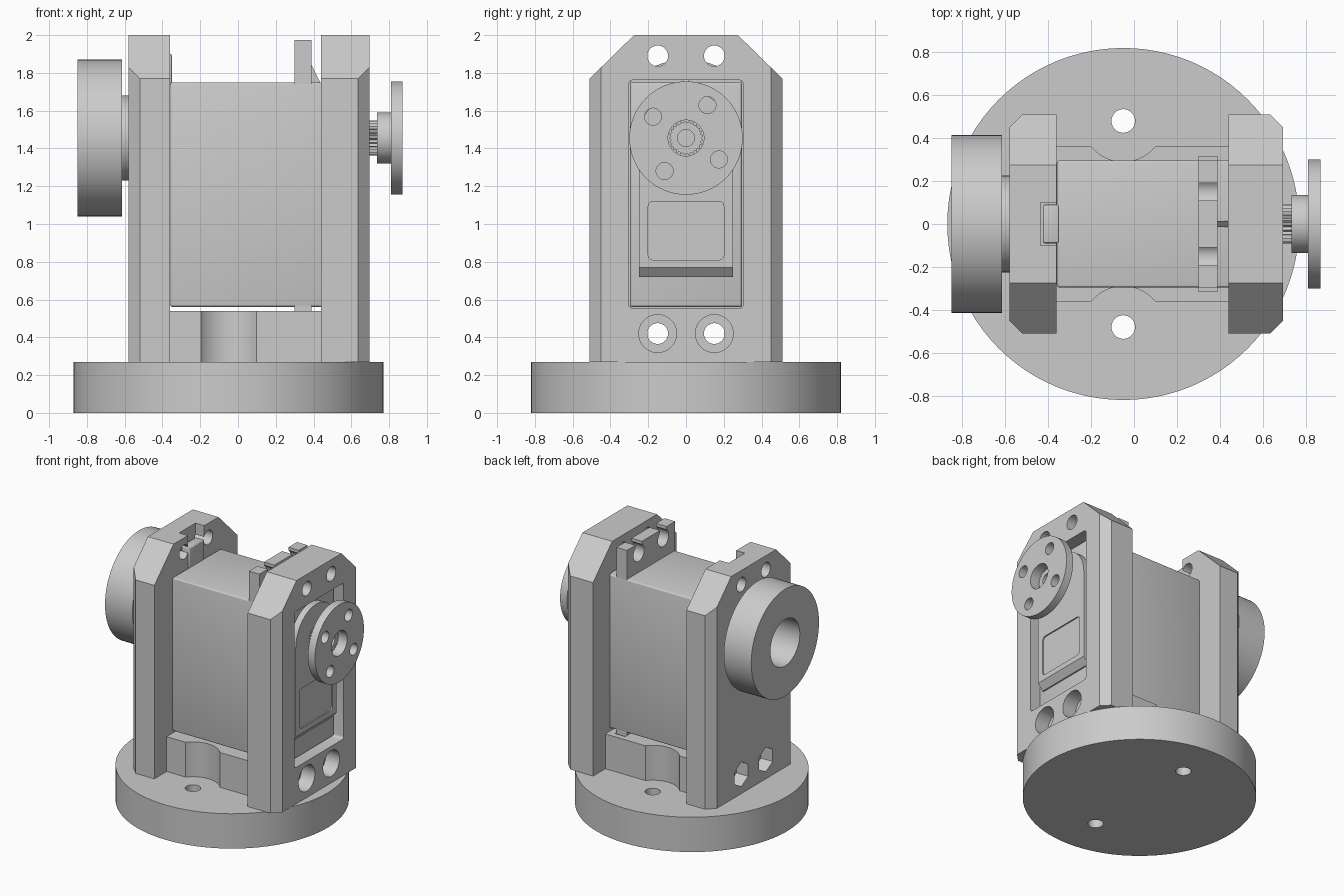
import bpy, bmesh
from math import sin, cos, pi, radians
from mathutils import Vector

cube = bpy.data.objects.get("Cube")
if cube:
    bpy.data.objects.remove(cube, do_unlink=True)

grey = bpy.data.materials.new("plain grey")
grey.use_nodes = True
COLOR = (0.6, 0.6, 0.6, 1)
grey.diffuse_color = COLOR
grey.node_tree.nodes["Principled BSDF"].inputs["Base Color"].default_value = COLOR


def prism(name, axis, pts, a, b):
    """Extrude a 2D outline along an axis from a to b."""
    place = {"x": lambda p, t: (t, p[0], p[1]),
             "y": lambda p, t: (p[0], t, p[1]),
             "z": lambda p, t: (p[0], p[1], t)}[axis]
    bm = bmesh.new()
    face = bm.faces.new([bm.verts.new(place(p, a)) for p in pts])
    ext = bmesh.ops.extrude_face_region(bm, geom=[face])
    verts = [g for g in ext["geom"] if isinstance(g, bmesh.types.BMVert)]
    bmesh.ops.translate(bm, verts=verts, vec=Vector(place((0, 0), b - a)))
    bmesh.ops.recalc_face_normals(bm, faces=bm.faces)
    mesh = bpy.data.meshes.new(name)
    bm.to_mesh(mesh)
    bm.free()
    mesh.materials.append(grey)
    obj = bpy.data.objects.new(name, mesh)
    bpy.context.collection.objects.link(obj)
    return obj


def circle(u, v, r, n=48, turn=0.0):
    return [(u + r * cos(turn + 2 * pi * i / n), v + r * sin(turn + 2 * pi * i / n))
            for i in range(n)]


def rect(u0, u1, v0, v1):
    return [(u0, v0), (u1, v0), (u1, v1), (u0, v1)]


def rounded(u0, u1, v0, v1, r):
    pts = []
    corners = [(u1 - r, v1 - r), (u0 + r, v1 - r), (u0 + r, v0 + r), (u1 - r, v0 + r)]
    for k, (u, v) in enumerate(corners):
        pts += [(u + r * cos((k + i / 4) * pi / 2), v + r * sin((k + i / 4) * pi / 2))
                for i in range(5)]
    return pts


def bake(obj):
    """Apply the modifier stack."""
    deps = bpy.context.evaluated_depsgraph_get()
    new = bpy.data.meshes.new_from_object(obj.evaluated_get(deps))
    obj.modifiers.clear()
    obj.data = new


def combine(obj, operation, *tools):
    for tool in tools:
        mod = obj.modifiers.new("bool", "BOOLEAN")
        mod.operation, mod.solver, mod.object = operation, "EXACT", tool
        bake(obj)
        bpy.data.objects.remove(tool, do_unlink=True)


def cut(obj, axis, pts, a, b):
    combine(obj, "DIFFERENCE", prism("cutter", axis, pts, a, b))


def bevel(obj, width):
    mod = obj.modifiers.new("bevel", "BEVEL")
    mod.width, mod.segments = width, 3
    bake(obj)


CX = -0.05          # base centre
SHAFT = 1.455       # shaft height
HOLE_Y, HOLE_R = 0.15, 0.055
TOP_Z, LOW_Z = 1.89, 0.42
SIDES = (-1, 1)

# Round base with two mounting holes
base = prism("round_base", "z", circle(CX, 0, 0.82, 96), 0, 0.27)
for s in SIDES:
    cut(base, "z", circle(CX, s * 0.48, HOLE_R), -0.1, 0.4)

# Side plates: chamfered silhouette crossed with a chamfered plan
outline = [(-0.51, 0.27), (0.51, 0.27), (0.51, 1.77), (0.275, 2), (-0.275, 2), (-0.51, 1.77)]


def side_plate(name, inner, outer):
    plate = prism(name, "x", outline, inner, outer)
    edge = outer - 0.06 * (1 if outer > inner else -1)
    plan = [(inner, -0.51), (edge, -0.51), (outer, -0.45),
            (outer, 0.45), (edge, 0.51), (inner, 0.51)]
    combine(plate, "INTERSECT", prism("plan", "z", plan, 0.2, 2.1))
    for s in SIDES:
        for z in (TOP_Z, LOW_Z):
            cut(plate, "x", circle(s * HOLE_Y, z, HOLE_R), -1, 1)
    return plate


right_plate = side_plate("shaft_side_plate", 0.44, 0.695)
left_plate = side_plate("bearing_side_plate", -0.36, -0.58)
cut(right_plate, "x", rounded(-0.302, 0.302, 0.553, 1.762, 0.02), 0.3, 0.8)
cut(left_plate, "z", rect(-0.435, -0.3, -0.1, 0.1), 1.75, 2.1)
for s in SIDES:
    cut(right_plate, "x", circle(s * HOLE_Y, LOW_Z, 0.1), 0.58, 0.8)
    cut(left_plate, "x", circle(s * HOLE_Y, LOW_Z, 0.095, 6, pi / 2), -0.8, -0.48)

# Lower bridge between the plates, relieved around the base holes
bridge = prism("lower_bridge", "z", rect(-0.36, 0.44, -0.36, 0.36), 0.27, 0.54)
cut(bridge, "z", rect(0.3, 0.39, -0.315, 0.315), 0.33, 0.6)
for s in SIDES:
    cut(bridge, "z", circle(CX, s * 0.48, 0.19), 0.2, 0.6)
    cut(bridge, "x", circle(s * HOLE_Y, LOW_Z, HOLE_R), -1, 1)

# Motor case
case = prism("motor_case", "x", rect(-0.297, 0.297, 0.56, 1.75), -0.36, 0.62)
bevel(case, 0.015)

# Gear cover with sloped foot, arched top and a recessed panel
cover = prism("gear_cover", "y", [(0.6, 0.72), (0.63, 0.72), (0.67, 0.77),
                                  (0.67, SHAFT), (0.6, SHAFT)], -0.25, 0.25)
combine(cover, "UNION", prism("arch", "x", circle(0, SHAFT, 0.25, 64), 0.6, 0.67))
cut(cover, "x", rounded(-0.2, 0.2, 0.81, 1.12, 0.025), 0.66, 0.8)

# Mounting ears with keyhole slots
for name, z0, z1, hz, tip in (("upper_ear", 1.74, 1.975, 1.9, 2.1),
                              ("lower_ear", 0.335, 0.57, 0.41, 0.2)):
    ear = prism(name, "x", rect(-0.295, 0.295, z0, z1), 0.3, 0.39)
    for s in SIDES:
        y = s * HOLE_Y
        cut(ear, "x", circle(y, hz, 0.065), 0.2, 0.5)
        cut(ear, "x", rect(y - 0.04, y + 0.04, min(hz, tip), max(hz, tip)), 0.2, 0.5)
prism("ear_gusset", "y", [(0.38, 1.74), (0.44, 1.74), (0.425, 1.77), (0.38, 1.86)],
      -0.015, 0.015)

# Cable tab in the plate notch
tab = prism("cable_tab", "z", rect(-0.425, -0.35, -0.09, 0.09), 1.74, 1.9)
bevel(tab, 0.01)

# Output shaft with fine teeth
teeth = 25
spline = [(r * cos(a), SHAFT + r * sin(a)) for i in range(teeth * 2)
          for a, r in [(pi * i / teeth, 0.092 if i % 2 else 0.08)]]
shaft = prism("toothed_shaft", "x", spline, 0.66, 0.8)
cut(shaft, "x", circle(0, SHAFT, 0.045), 0.7, 0.9)

# Output horn: hub and drilled disc
horn = prism("output_horn", "x", circle(0, SHAFT, 0.3, 80), 0.81, 0.87)
combine(horn, "UNION", prism("hub", "x", circle(0, SHAFT, 0.135, 64), 0.735, 0.82))
cut(horn, "x", circle(0, SHAFT, 0.095), 0.6, 1)
for k in range(4):
    a = radians(57) + k * pi / 2
    cut(horn, "x", circle(0.208 * cos(a), SHAFT + 0.208 * sin(a), 0.045, 32), 0.6, 1)

# Bearing ring and its boss
prism("bearing_boss", "x", circle(0, SHAFT, 0.225, 64), -0.616, -0.57)
ring = prism("bearing_ring", "x", circle(0, SHAFT, 0.415, 96), -0.85, -0.615)
cut(ring, "x", circle(0, SHAFT, 0.18, 64), -1, -0.5)

# Smooth round walls, keep edges sharp
for obj in bpy.context.collection.objects:
    if obj.type == "MESH" and grey.name in obj.data.materials:
        obj.data.shade_smooth()
        obj.data.set_sharp_from_angle(angle=radians(25))
